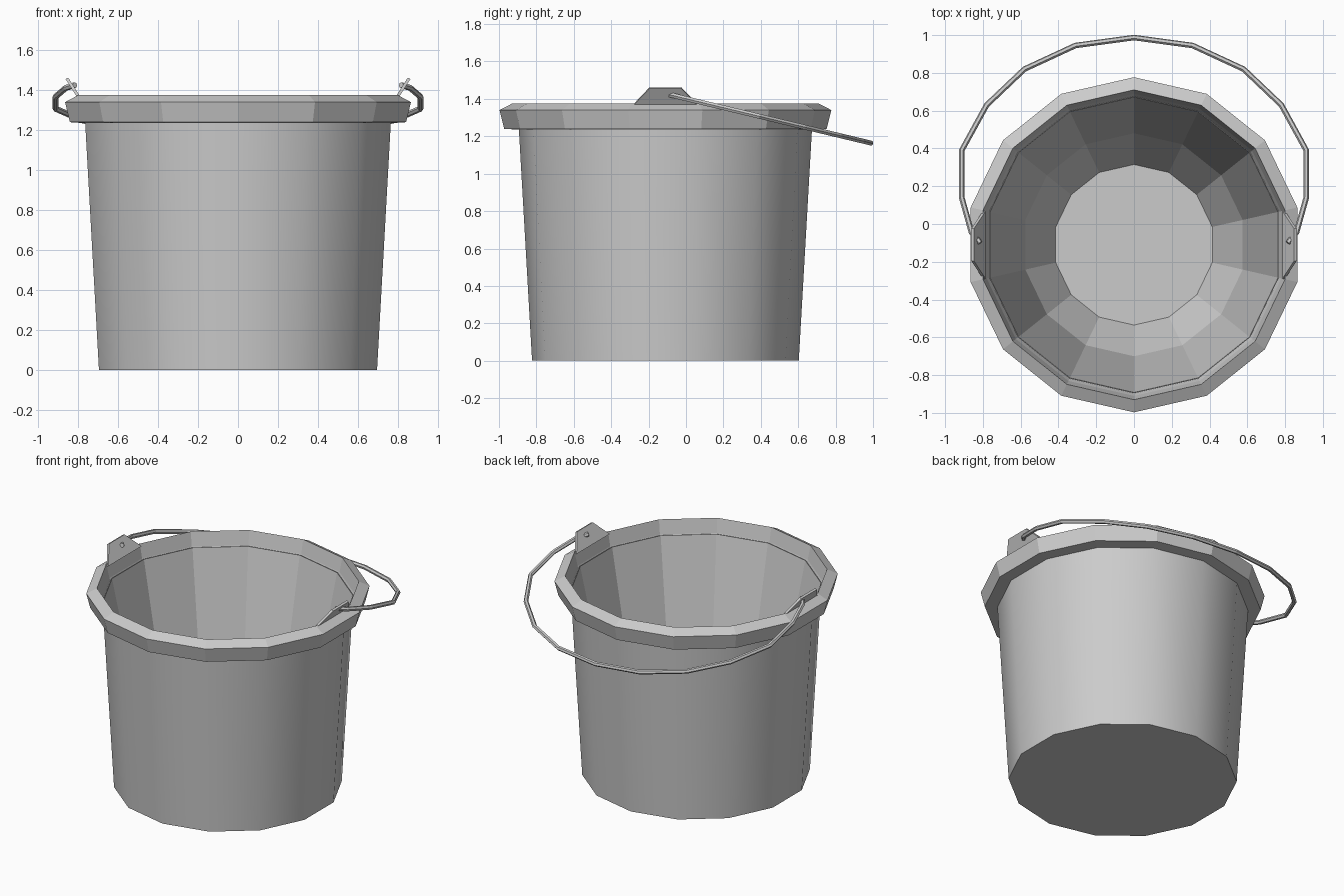
import bpy, bmesh
from math import sin, cos, pi
from mathutils import Vector

if "Cube" in bpy.data.objects:
    bpy.data.objects.remove(bpy.data.objects["Cube"])

SIDES = 14
CY = -0.11          # bucket axis, shifted forward of the handle


def finish(name, bm):
    bmesh.ops.recalc_face_normals(bm, faces=bm.faces)
    me = bpy.data.meshes.new(name)
    bm.to_mesh(me)
    bm.free()
    ob = bpy.data.objects.new(name, me)
    bpy.context.collection.objects.link(ob)
    return ob


def lathe(name, profile, closed=False, smooth_rows=()):
    """Revolve (radius, z) points; open profiles get capped at both ends."""
    bm = bmesh.new()
    rings = []
    for r, z in profile:
        rings.append([bm.verts.new((r * sin(2 * pi * i / SIDES),
                                    CY + r * cos(2 * pi * i / SIDES), z))
                      for i in range(SIDES)])
    n = len(rings)
    for k in range(n if closed else n - 1):
        a, b = rings[k], rings[(k + 1) % n]
        for i in range(SIDES):
            j = (i + 1) % SIDES
            f = bm.faces.new((a[i], a[j], b[j], b[i]))
            f.smooth = k in smooth_rows
    if not closed:
        bm.faces.new(rings[0])
        bm.faces.new(rings[-1])
    for e in bm.edges:
        if len(e.link_faces) == 2 and not all(f.smooth for f in e.link_faces):
            e.smooth = False
    return finish(name, bm)


# Bucket body: smooth outer wall, faceted inside tapering to a small floor
lathe("bucket_body", [(0.713, 0), (0.786, 1.28), (0.782, 1.28),
                      (0.59, 0.35), (0.425, 0.05)], smooth_rows=(0,))

# Flared rim
lathe("bucket_rim", [(0.783, 1.235), (0.862, 1.24), (0.887, 1.34),
                     (0.82, 1.375), (0.80, 1.28)], closed=True)

# Leaning trapezoid ears with the handle pin holes
for side, s in (("left", -1), ("right", 1)):
    bm = bmesh.new()
    outline = [(0.785, -0.18, 1.362), (0.785, 0.18, 1.362),
               (0.848, 0.085, 1.462), (0.848, -0.085, 1.462)]
    inner = [bm.verts.new((s * x, CY + y, z)) for x, y, z in outline]
    outer = [bm.verts.new((s * (x + 0.014), CY + y, z - 0.006)) for x, y, z in outline]
    bm.faces.new(inner)
    bm.faces.new(outer)
    for i in range(4):
        j = (i + 1) % 4
        bm.faces.new((inner[i], inner[j], outer[j], outer[i]))
    finish(side + "_ear", bm)

# Wire handle: half path mirrored, tilted down towards the back
half = [(0.815, -0.10), (0.86, -0.045), (0.912, 0.14), (0.912, 0.39),
        (0.78, 0.63), (0.58, 0.82), (0.31, 0.945)]
flat = half + [(0, 0.987)] + [(-x, y) for x, y in reversed(half)]
path = [Vector((x, y, 1.425 - 0.24 * (y + 0.10))) for x, y in flat]
up = Vector((0, 0.24, 1)).normalized()
bm = bmesh.new()
rings = []
for i, p in enumerate(path):
    t = (path[min(i + 1, len(path) - 1)] - path[max(i - 1, 0)]).normalized()
    w = t.cross(up)
    rings.append([bm.verts.new(p + 0.015 * (w * cos(k * pi / 3) + up * sin(k * pi / 3)))
                  for k in range(6)])
for a, b in zip(rings, rings[1:]):
    for k in range(6):
        bm.faces.new((a[k], a[(k + 1) % 6], b[(k + 1) % 6], b[k]))
bm.faces.new(rings[0])
bm.faces.new(rings[-1])
finish("handle", bm)
